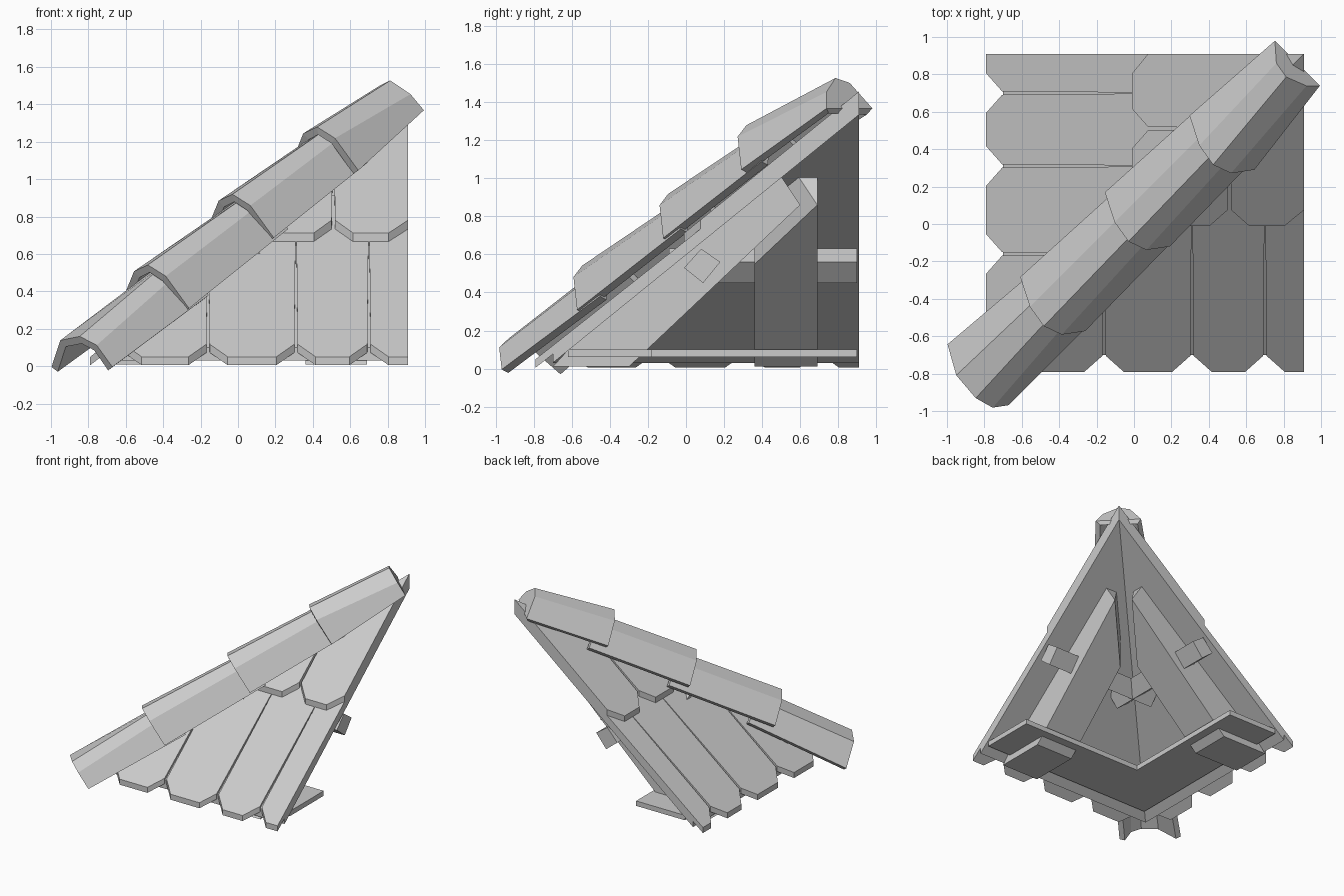
import bpy, bmesh
from mathutils import Vector

if "Cube" in bpy.data.objects:
    bpy.data.objects.remove(bpy.data.objects["Cube"])

grey = bpy.data.materials.new("stone grey")
grey.use_nodes = True
grey.diffuse_color = (0.6, 0.6, 0.6, 1)
grey.node_tree.nodes["Principled BSDF"].inputs["Base Color"].default_value = (0.6, 0.6, 0.6, 1)

END = 0.91     # cut ends of both slopes
EAVE = -0.79


def lower_z(y):
    return 0.05 + 0.79 * (y - EAVE)


def upper_z(y):
    return 0.72 + 0.81 * y


def finish(bm, name):
    bmesh.ops.recalc_face_normals(bm, faces=bm.faces)
    mesh = bpy.data.meshes.new(name)
    bm.to_mesh(mesh)
    mesh.materials.append(grey)
    obj = bpy.data.objects.new(name, mesh)
    bpy.context.collection.objects.link(obj)
    return obj


def both_slopes(name, loop_a, loop_b, mitre=0.0):
    """Bridge two loops into a solid, cut it along the hip, and make its twin on the other slope."""
    for side in ("front", "side"):
        bm = bmesh.new()
        a = [bm.verts.new(p) for p in loop_a]
        b = [bm.verts.new(p) for p in loop_b]
        bm.faces.new(a)
        bm.faces.new(b[::-1])
        for i in range(len(a)):
            j = (i + 1) % len(a)
            bm.faces.new((a[i], b[i], b[j], a[j]))
        if mitre is not None:
            cut = bmesh.ops.bisect_plane(bm, geom=bm.verts[:] + bm.edges[:] + bm.faces[:], dist=1e-5,
                                         plane_co=(mitre, 0, 0), plane_no=(1, -1, 0), clear_inner=True)
            edges = [e for e in cut["geom_cut"] if isinstance(e, bmesh.types.BMEdge)]
            if edges:
                bmesh.ops.holes_fill(bm, edges=edges, sides=0)
        if side == "side":
            for v in bm.verts:
                v.co = Vector((v.co.y, v.co.x, v.co.z))
        finish(bm, f"{side}_{name}")


def slab(name, outline, height, thick):
    both_slopes(name, [(x, y, height(y)) for x, y in outline],
                [(x, y, height(y) - thick) for x, y in outline])


def beam(name, profile, x0, x1, mitre=0.0):
    both_slopes(name, [(x0, y, z) for y, z in profile], [(x1, y, z) for y, z in profile], mitre)


def tile_row(name, seams, y0, y1, height, thick, last_notch):
    """Tiles with clipped lower corners and seams that taper upward."""
    for i, (x0, x1) in enumerate(zip(seams, seams[1:])):
        last = i == len(seams) - 2
        gap, notch = 0.009, 0.085
        outline = [(x0, y1), (x0 + gap, y0 + notch), (x0 + 0.105, y0)]
        if last and not last_notch:
            outline += [(x1, y0)]
        else:
            outline += [(x1 - 0.105, y0), (x1 - (0 if last else gap), y0 + notch)]
        outline += [(x1, y1)]
        slab(f"{name}_{i + 1}", outline, height, thick)


# Roof boards and two rows of tiles
beam("roof_board", [(-0.7, 0.1), (END, 1.373), (END, 1.335), (-0.7, 0.03)], -0.72, END)
tile_row("lower_tile", [-0.62, -0.16, 0.31, 0.7, END], EAVE, 0.3, lower_z, 0.045, False)
tile_row("upper_tile", [0.07, 0.51, END], -0.01, END, upper_z, 0.09, True)

# Soffit, wide rafters and crossing purlins
beam("soffit", [(-0.62, 0.06), (-0.18, 0.06), (-0.18, 0.1), (-0.62, 0.1)], -0.7, 0.9)
beam("rafter", [(-0.7, 0.01), (-0.3, 0.01), (0.6, 0.86), (0.5, 1.01), (-0.6, 0.12)], 0.36, 0.69, 0.09)
beam("purlin", [(0.08, 0.63), (0.18, 0.56), (0.09, 0.45), (-0.01, 0.53)], -0.09, 0.9, None)

# Hip caps: hollow five-point sections, flared at the lower end, closed at the peak
FOOT = [(-0.25, 0.0), (-0.1, 0.165), (0.06, 0.19), (0.16, 0.135), (0.21, 0.0)]
FLARE = [(-0.23, 0.06), (-0.08, 0.21), (0.045, 0.25), (0.145, 0.18), (0.22, -0.02)]
TAIL = [(-0.19, -0.02), (-0.08, 0.14), (0.03, 0.18), (0.11, 0.13), (0.21, -0.04)]
PEAK = [(-0.16, -0.03), (-0.07, 0.125), (0.02, 0.155), (0.13, 0.07), (0.18, -0.03)]
along = Vector((1, 1, 0)).normalized()
across = Vector((1, -1, 0)).normalized()
normal = Vector((0, 0, 1)) - along * 0.59
normal.normalize()


def section(s, profile, shift):
    base = along * s + Vector((0, 0, 0.68 + 0.59 * s))
    return [base + across * (t + shift) + normal * h for t, h in profile]


caps = [(-1.16, -0.45, FOOT, TAIL, 0), (-0.6, 0.15, FLARE, TAIL, 0),
        (0.04, 0.75, FLARE, TAIL, 0), (0.65, 1.21, FLARE, PEAK, 0.03)]
for i, (s0, s1, foot, tail, shift) in enumerate(caps):
    bm = bmesh.new()
    low = [bm.verts.new(p) for p in section(s0, foot, shift)]
    high = [bm.verts.new(p) for p in section(s1, tail, 0)]
    for k in range(len(low) - 1):
        bm.faces.new((low[k], low[k + 1], high[k + 1], high[k]))
    if tail is PEAK:
        bm.faces.new(high)
    cap = finish(bm, f"hip_cap_{i + 1}")
    # the shell thickens inward, so its faces must point up
    if sum(p.normal.z * p.area for p in cap.data.polygons) < 0:
        cap.data.flip_normals()
    shell = cap.modifiers.new("thickness", "SOLIDIFY")
    shell.thickness = 0.045
    shell.offset = -1
